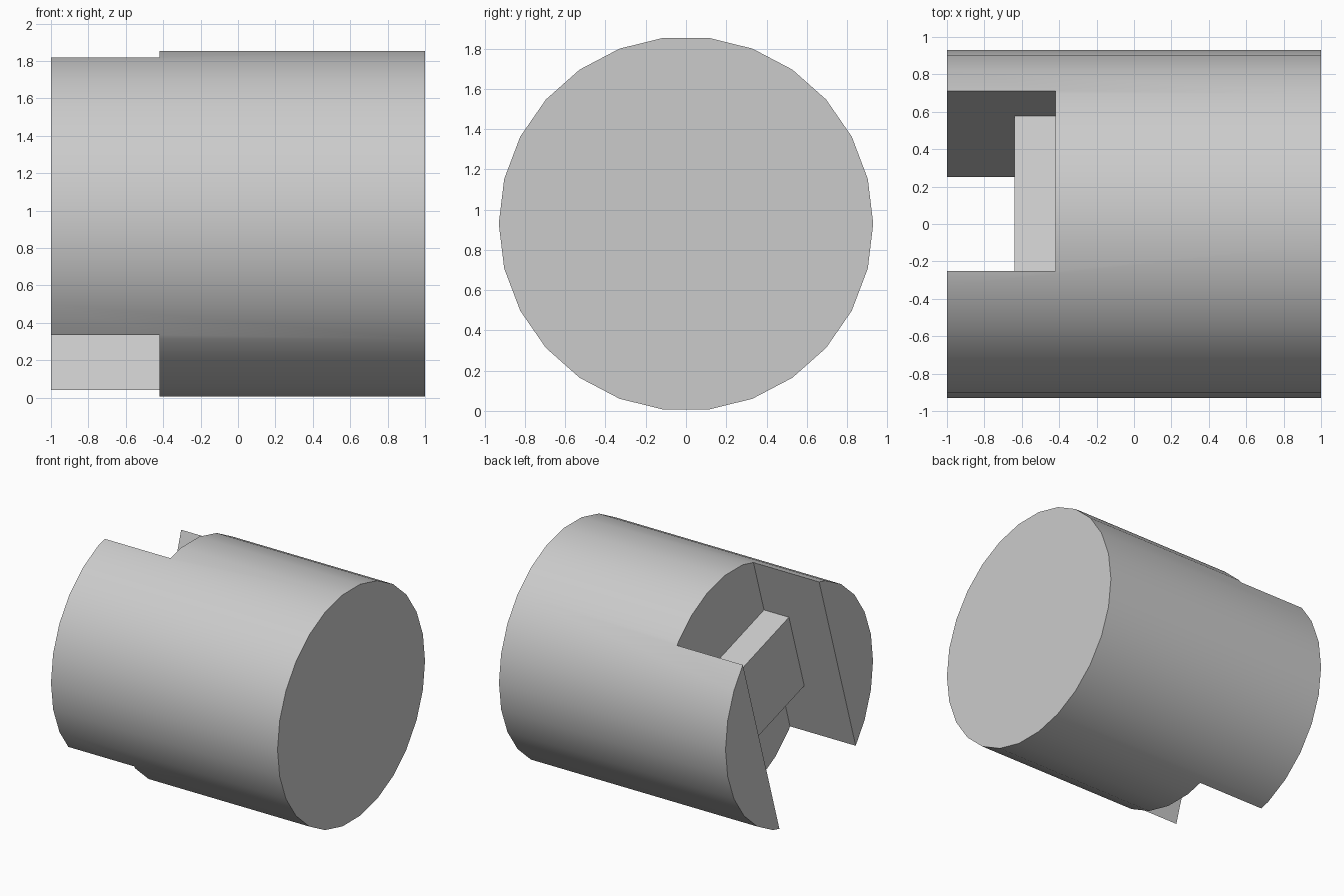
import bpy
from math import radians

default = bpy.data.objects.get("Cube")
if default:
    bpy.data.objects.remove(default, do_unlink=True)

RADIUS = 0.93
TILT = radians(-17.27)      # lean of the slot about the long axis
SLOT_HALF = 0.503
SLOT_FLOOR = -0.42

grey = bpy.data.materials.new("plain_grey")
grey.use_nodes = True
colour = (0.6, 0.6, 0.6, 1)
grey.diffuse_color = colour
grey.node_tree.nodes["Principled BSDF"].inputs["Base Color"].default_value = colour


def tilted_box(name, x0, x1, width, height):
    """Box between x0 and x1, centred on the axis and leaning with the slot."""
    bpy.ops.mesh.primitive_cube_add(
        size=1, location=((x0 + x1) / 2, 0, RADIUS), rotation=(TILT, 0, 0))
    box = bpy.context.object
    box.name = name
    box.scale = (x1 - x0, width, height)
    bpy.ops.object.transform_apply(location=False, rotation=True, scale=True)
    box.data.materials.append(grey)
    return box


# Cylindrical body lying along x
bpy.ops.mesh.primitive_cylinder_add(
    vertices=26, radius=RADIUS, depth=2,
    location=(0, 0, RADIUS), rotation=(0, radians(90), 0))
body = bpy.context.object
body.name = "slotted_body"
bpy.ops.object.transform_apply(location=False, rotation=True, scale=True)
body.data.materials.append(grey)

# Open slot across one end
cutter = tilted_box("slot_cutter", -1.3, SLOT_FLOOR, 2 * SLOT_HALF, 3)
cutter.hide_render = True
slot = body.modifiers.new("slot", 'BOOLEAN')
slot.operation = 'DIFFERENCE'
slot.solver = 'EXACT'
slot.object = cutter
bpy.ops.object.select_all(action='DESELECT')
body.select_set(True)
bpy.context.view_layer.objects.active = body
bpy.ops.object.modifier_apply(modifier=slot.name)
bpy.data.objects.remove(cutter, do_unlink=True)
bpy.ops.object.shade_smooth_by_angle(angle=radians(30))

# Raised block on the slot floor, set slightly into the walls
tilted_box("slot_block", -0.64, SLOT_FLOOR + 0.02, 2 * SLOT_HALF + 0.04, 0.65)
